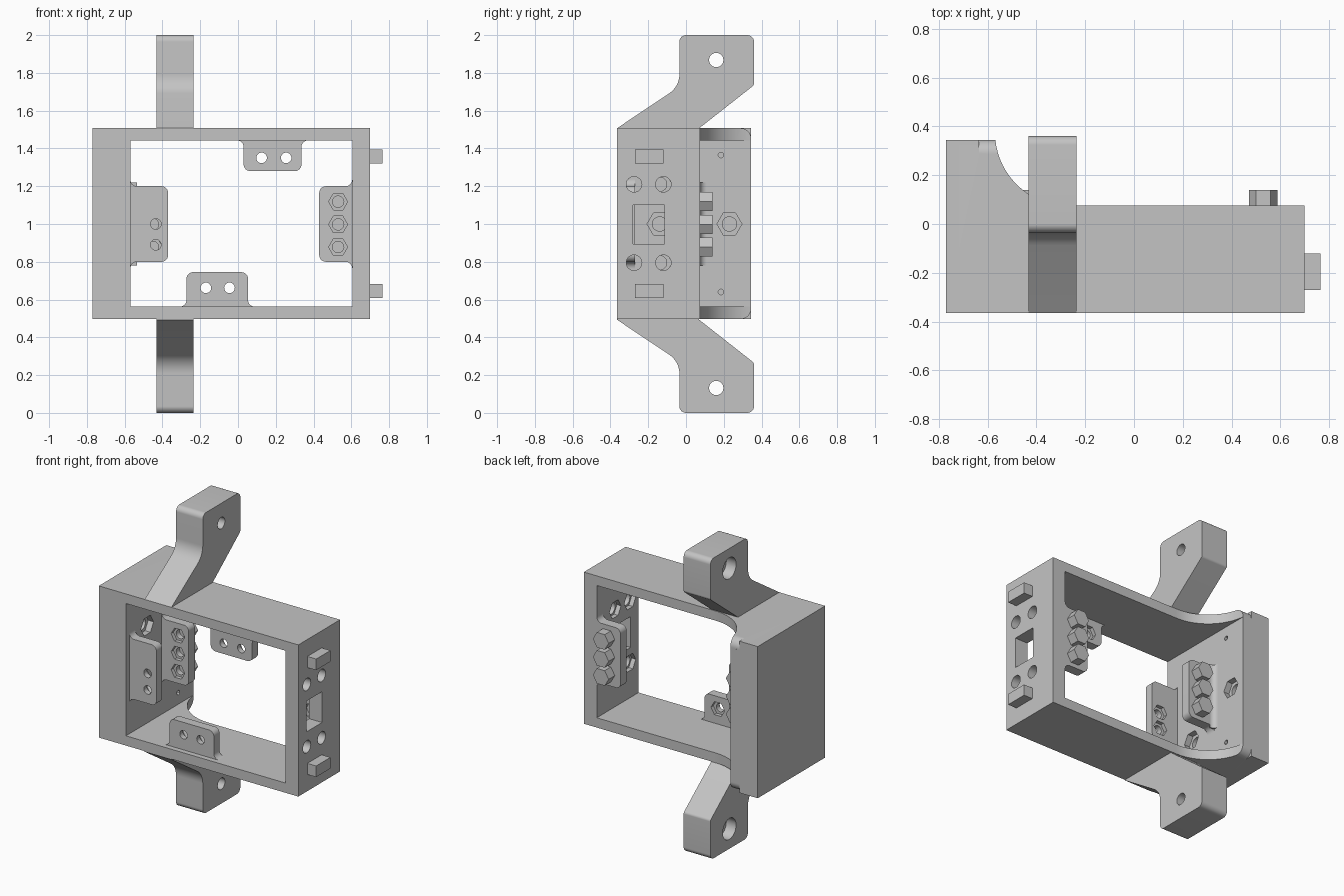
import bpy, bmesh, math
from mathutils import Vector

if "Cube" in bpy.data.objects:
    bpy.data.objects.remove(bpy.data.objects["Cube"], do_unlink=True)

grey = bpy.data.materials.new("plain_grey")
grey.use_nodes = True
grey.diffuse_color = (0.55, 0.55, 0.55, 1)
grey.node_tree.nodes["Principled BSDF"].inputs["Base Color"].default_value = (0.55, 0.55, 0.55, 1)


def outline(points, steps=8):
    """Polygon from (u, v, radius) corners, with each corner filleted."""
    out = []
    for i, (u, v, r) in enumerate(points):
        p = Vector((u, v))
        if r == 0:
            out.append(p)
            continue
        d1 = (Vector(points[i - 1][:2]) - p).normalized()
        d2 = (Vector(points[(i + 1) % len(points)][:2]) - p).normalized()
        half = d1.angle(d2) / 2
        centre = p + (d1 + d2).normalized() * (r / math.sin(half))
        t = r / math.tan(half)
        a, b = p + d1 * t - centre, p + d2 * t - centre
        for k in range(steps + 1):
            out.append(centre + a.lerp(b, k / steps).normalized() * r)
    return out


def ngon(u, v, r, n=24):
    return [Vector((u + r * math.cos(2 * math.pi * k / n),
                    v + r * math.sin(2 * math.pi * k / n))) for k in range(n)]


def rect(u0, u1, v0, v1):
    return [Vector(p) for p in ((u0, v0), (u1, v0), (u1, v1), (u0, v1))]


def prism(name, pts, axis, a, b):
    """Extrude a 2D outline along an axis from a to b."""
    place = {"x": lambda p, s: (s, p.x, p.y),
             "y": lambda p, s: (p.x, s, p.y),
             "z": lambda p, s: (p.x, p.y, s)}[axis]
    bm = bmesh.new()
    low = [bm.verts.new(place(p, a)) for p in pts]
    high = [bm.verts.new(place(p, b)) for p in pts]
    bm.faces.new(low)
    bm.faces.new(high)
    n = len(pts)
    for i in range(n):
        j = (i + 1) % n
        bm.faces.new((low[i], low[j], high[j], high[i]))
    bmesh.ops.recalc_face_normals(bm, faces=bm.faces)
    mesh = bpy.data.meshes.new(name)
    bm.to_mesh(mesh)
    bm.free()
    mesh.materials.append(grey)
    obj = bpy.data.objects.new(name, mesh)
    bpy.context.collection.objects.link(obj)
    return obj


def cut(obj, pts, axis, a, b):
    """Subtract an extruded outline from an object."""
    cutter = prism("cutter", pts, axis, a, b)
    cutter.hide_render = True
    mod = obj.modifiers.new("cut", "BOOLEAN")
    mod.operation = "DIFFERENCE"
    mod.solver = "EXACT"
    mod.object = cutter
    bpy.context.view_layer.objects.active = obj
    bpy.ops.object.modifier_apply(modifier=mod.name)
    bpy.data.objects.remove(cutter, do_unlink=True)


# Rectangular frame with a deep wall swept into the plates
sweep = [Vector((-0.27 - 0.3 * math.sin(t), 0.375 - 0.3 * math.cos(t)))
         for t in (k * math.radians(84.3) / 16 for k in range(17))]
frame = prism("frame", rect(-0.77, 0.70, -0.365, 0.075)[:3] + sweep
              + [Vector((-0.77, 0.345))], "z", 0.497, 1.507)
cut(frame, rect(-0.57, 0.605, 0.562, 1.443), "y", -1, 1)

# Rounded rear lip corners on the deep wall
for s in (-1, 1):
    z = lambda h: 1.002 + s * h
    cut(frame, outline([(0.37, z(0.53), 0), (0.37, z(0.445), 0), (0.345, z(0.445), 0),
                        (0.345, z(0.505), 0.055), (0.285, z(0.505), 0),
                        (0.285, z(0.53), 0)]), "x", -0.635, -0.4)

# Slot, round holes and hex pockets in the thin wall
cut(frame, rect(-0.28, -0.115, 0.895, 1.10), "x", 0.5, 0.8)
for y in (-0.275, -0.12):
    for z in (0.795, 1.21):
        cut(frame, ngon(y, z, 0.041), "x", 0.5, 0.8)
        cut(frame, ngon(y, z, 0.06, 6), "x", 0.5, 0.635)

# Blind hex pockets and pin holes in the deep wall
for y, z in ((-0.14, 0.795), (-0.14, 1.0), (-0.14, 1.21), (0.23, 1.0)):
    cut(frame, ngon(y, z, 0.066, 6), "x", -0.61, -0.5)
    cut(frame, ngon(y, z, 0.038), "x", -0.68, -0.5)
for z in (0.64, 1.365):
    cut(frame, ngon(0.185, z, 0.015, 12), "x", -0.65, -0.5)

# Locating pegs
for name, z in (("lower_peg", 0.645), ("upper_peg", 1.357)):
    prism(name, rect(-0.27, -0.12, z - 0.037, z + 0.037), "x", 0.69, 0.765)


def tab(name, mid, half, depth, place, y0, y1):
    """Mounting tab with rounded tip and filleted root; place maps (along, out) to (x, z)."""
    f = 0.035
    side = [(-half - f, -0.02, 0), (-half - f, 0, 0), (-half, 0, f), (-half, depth, f)]
    pts = side + [(-u, v, r) for u, v, r in reversed(side)]
    return prism(name, [Vector(place(mid + p.x, p.y)) for p in outline(pts, 6)], "y", y0, y1)


# Front tabs with through holes and rear nut pockets
front = (-0.33, -0.27)
tabs = [
    (tab("upper_tab", 0.183, 0.153, 0.163, lambda u, v: (u, 1.443 - v), *front),
     [(0.125, 1.35), (0.255, 1.35)]),
    (tab("lower_tab", -0.11, 0.163, 0.183, lambda u, v: (u, 0.562 + v), *front),
     [(-0.17, 0.662), (-0.045, 0.662)]),
    (tab("side_front_tab", 1.0, 0.2, 0.2, lambda u, v: (-0.57 + v, u), *front),
     [(-0.435, 0.89), (-0.435, 1.0)])]
for obj, holes in tabs:
    for x, z in holes:
        cut(obj, ngon(x, z, 0.028), "y", -0.4, -0.2)
        cut(obj, ngon(x, z, 0.05, 6), "y", -0.295, -0.2)

# Rear tabs with three hex sockets and cap nuts
rear = (0.01, 0.075)
rear_tabs = [
    ("right", tab("right_rear_tab", 1.0, 0.2, 0.2, lambda u, v: (-0.57 + v, u), *rear), -0.45),
    ("left", tab("left_rear_tab", 1.0, 0.2, 0.175, lambda u, v: (0.605 - v, u), *rear), 0.53)]
for side, obj, x in rear_tabs:
    for k in (-1, 0, 1):
        z = 0.998 + 0.12 * k
        cut(obj, ngon(x, z, 0.05, 6), "y", -0.1, 0.035)
        cut(obj, ngon(x, z, 0.03), "y", -0.1, 0.1)
        prism(f"{side}_cap_nut_{k + 2}", ngon(x, z, 0.058, 6), "y", 0.07, 0.14)

# Fillet behind the rear tab on the deep wall
prism("rear_tab_fillet", outline([(-0.58, 0.07, 0), (-0.535, 0.07, 0), (-0.535, 0.075, 0),
                                  (-0.57, 0.075, 0.034), (-0.57, 0.11, 0), (-0.58, 0.11, 0)]),
      "z", 0.78, 1.22)

# Cranked mounting arms above and below
arm = [(-0.365, 1.49, 0), (-0.365, 1.507, 0), (-0.035, 1.728, 0.12), (-0.035, 2, 0.035),
       (0.36, 2, 0.035), (0.36, 1.735, 0.02), (0.07, 1.507, 0), (0.07, 1.49, 0)]
for name, flip in (("upper_arm", False), ("lower_arm", True)):
    h = lambda z: 2 - z if flip else z
    obj = prism(name, outline([(y, h(z), r) for y, z, r in arm]), "x", -0.432, -0.235)
    cut(obj, ngon(0.16, h(1.868), 0.038), "x", -0.6, 0)
    cut(obj, ngon(0.16, h(1.868), 0.07), "x", -0.6, -0.36)

# Smooth the curves, keep the edges crisp
bpy.ops.object.select_all(action="DESELECT")
for obj in bpy.context.collection.objects:
    if obj.type == "MESH" and grey.name in obj.data.materials:
        obj.select_set(True)
        bpy.context.view_layer.objects.active = obj
bpy.ops.object.shade_smooth_by_angle(angle=math.radians(30))
